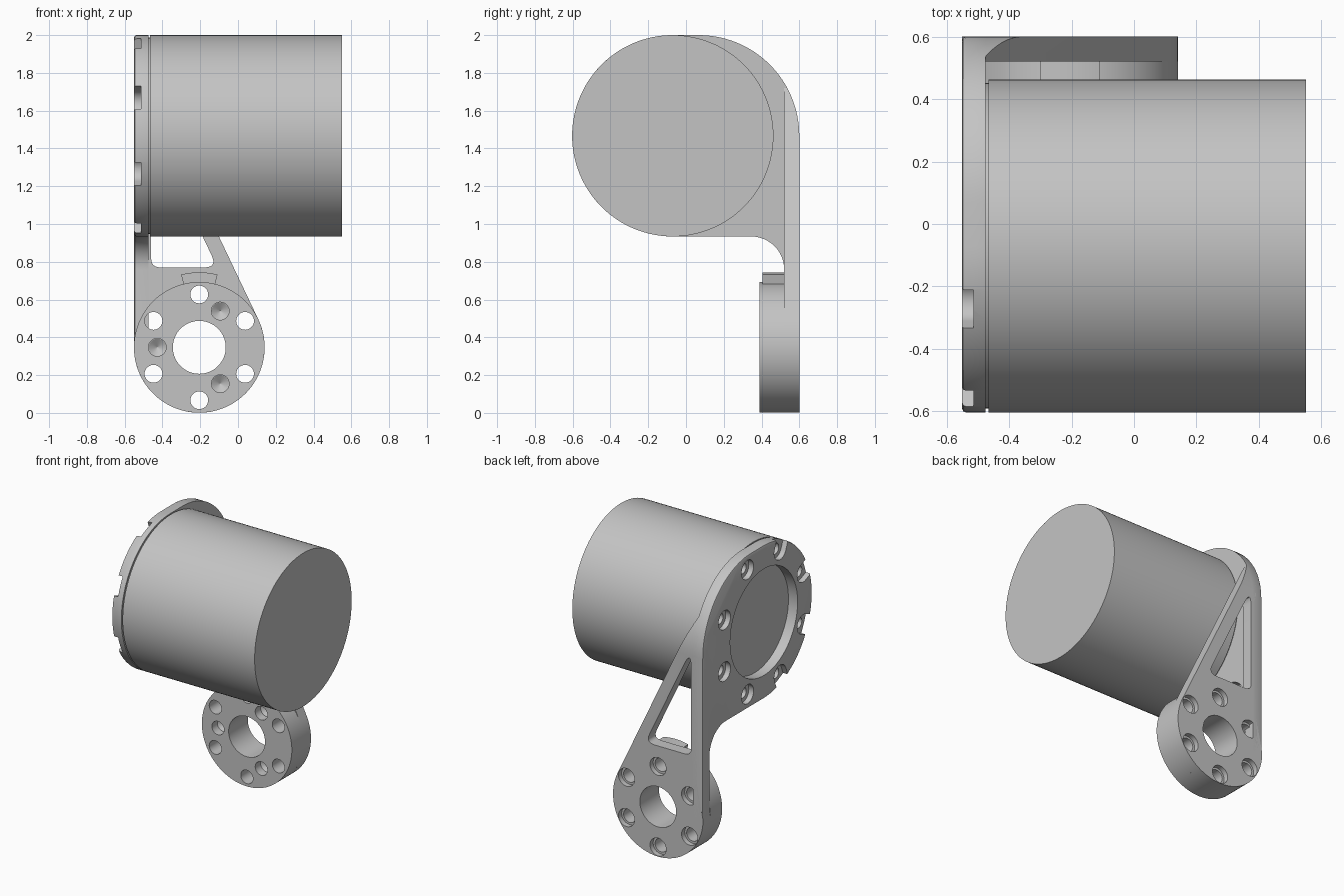
import bpy
import bmesh
from math import sin, cos, radians
from mathutils import Vector

cube = bpy.data.objects.get("Cube")
if cube:
    bpy.data.objects.remove(cube, do_unlink=True)

grey = bpy.data.materials.new("plain_grey")
grey.use_nodes = True
COLOR = (0.55, 0.55, 0.55, 1)
grey.diffuse_color = COLOR
for node in grey.node_tree.nodes:
    if node.type == 'BSDF_PRINCIPLED':
        node.inputs["Base Color"].default_value = COLOR


def polar(c, r, deg):
    return (c[0] + r * cos(radians(deg)), c[1] + r * sin(radians(deg)))


def arc(c, r, a0, a1, n):
    return [polar(c, r, a0 + (a1 - a0) * i / n) for i in range(n + 1)]


def circle(c, r, n=32):
    return arc(c, r, 0, 360, n)[:-1]


def rounded(corners, sizes, n=6):
    """Polygon with each corner replaced by a small curve."""
    pts = []
    for i, d in enumerate(sizes):
        p = Vector(corners[i])
        a = p + (Vector(corners[i - 1]) - p).normalized() * d
        b = p + (Vector(corners[(i + 1) % len(corners)]) - p).normalized() * d
        for k in range(n + 1):
            t = k / n
            pts.append(tuple(a * (1 - t) ** 2 + p * 2 * t * (1 - t) + b * t * t))
    return pts


def prism(name, pts, axis, lo, hi, bevel=0, taper=1):
    """Extrude a 2D outline along x (outline in y, z) or y (outline in x, z)."""
    def place(p, t):
        return (t, p[0], p[1]) if axis == 'x' else (p[0], t, p[1])
    mid = (sum(p[0] for p in pts) / len(pts), sum(p[1] for p in pts) / len(pts))
    end = [tuple(m + (v - m) * taper for v, m in zip(p, mid)) for p in pts]
    bm = bmesh.new()
    a = [bm.verts.new(place(p, lo)) for p in pts]
    b = [bm.verts.new(place(p, hi)) for p in end]
    cap = bm.faces.new(a)
    bm.faces.new(b)
    for i in range(len(a)):
        bm.faces.new((a[i - 1], a[i], b[i], b[i - 1]))
    bmesh.ops.recalc_face_normals(bm, faces=bm.faces)
    if bevel:
        bmesh.ops.bevel(bm, geom=list(cap.edges), offset=bevel, segments=2,
                        profile=0.5, affect='EDGES')
    mesh = bpy.data.meshes.new(name)
    bm.to_mesh(mesh)
    bm.free()
    mesh.materials.append(grey)
    obj = bpy.data.objects.new(name, mesh)
    bpy.context.collection.objects.link(obj)
    return obj


def combine(obj, tool, operation='DIFFERENCE', keep=False):
    mod = obj.modifiers.new("cut", 'BOOLEAN')
    mod.operation = operation
    mod.solver = 'EXACT'
    mod.object = tool
    bpy.context.view_layer.update()
    graph = bpy.context.evaluated_depsgraph_get()
    result = bpy.data.meshes.new_from_object(obj.evaluated_get(graph))
    obj.modifiers.clear()
    obj.data = result
    if not keep:
        bpy.data.objects.remove(tool, do_unlink=True)


def cut(objs, *args, **kw):
    tool = prism("cutter", *args, **kw)
    tool.hide_render = True
    for o in objs:
        combine(o, tool, keep=True)
    bpy.data.objects.remove(tool, do_unlink=True)


AXIS = (-0.07, 1.467)      # drum centre in y, z
R = 0.533
HUB = (-0.205, 0.347)      # hub centre in x, z
HUB_R = 0.346
SLOPE = -0.476             # sideways run of the brace per unit height

# Drum with a narrow neck against the side plate
drum = prism("drum", circle(AXIS, R, 128), 'x', -0.465, 0.55)
neck = prism("drum_neck", circle(AXIS, R - 0.012, 96), 'x', -0.48, -0.46)

# Side plate: round at the front, sweeping into the back edge
back_arc = arc((0.067, AXIS[1]), R, 90, 0, 24)
outline = (arc(AXIS, R, 270, 90, 48) + back_arc
           + [(0.6, HUB[1]), (0.52, HUB[1])]
           + arc((0.345, 0.759), 0.175, 0, 90, 12))
side_plate = prism("side_plate", outline, 'x', -0.55, -0.475, bevel=0.012)

# Back plate: hub disc with a tapering brace, trimmed by the rear sweep
disc = arc(HUB, HUB_R, 25.5, -180, 64)
top_z = 1.77
top_x = disc[0][0] + SLOPE * (top_z - disc[0][1])
back_plate = prism("back_plate", disc + [(-0.5, 0.6), (-0.5, top_z), (top_x, top_z)],
                   'y', 0.52, 0.7)
sweep = prism("sweep", back_arc + [(0.6, -0.1), (-0.1, -0.1), (-0.1, 2)], 'x', -0.7, 0.4)
combine(back_plate, sweep, 'INTERSECT')

# Triangular window in the brace
low, left = 0.77, -0.46
right = -0.19 + SLOPE * (low - 0.94)
apex = low + (left - right) / SLOPE
cut([back_plate], rounded([(left, low), (right, low), (left, apex)], [0.05, 0.07, 0.13]),
    'y', 0.45, 0.8)

# Hub ring with its locating tab
hub = prism("hub_ring", circle(HUB, HUB_R, 96), 'y', 0.39, 0.52)
tab = prism("hub_tab", arc(HUB, 0.397, 76, 104, 10) + arc(HUB, 0.335, 104, 76, 10),
            'y', 0.405, 0.52)

# Hub bore, bolt holes with rear counterbores, and blind conical holes
cut([hub, back_plate], circle(HUB, 0.14, 64), 'y', 0.3, 0.8)
for k in range(6):
    c = polar(HUB, 0.28, 30 + 60 * k)
    cut([hub, back_plate], circle(c, 0.047), 'y', 0.3, 0.8)
    cut([back_plate], circle(c, 0.062), 'y', 0.565, 0.8)
for k in range(3):
    c = polar(HUB, 0.222, 60 + 120 * k)
    cut([hub], circle(c, 0.047), 'y', 0.3, 0.45)
    cut([hub], circle(c, 0.047), 'y', 0.449, 0.48, taper=0.03)

# Side plate recess, bolt holes, counterbores; front ones open to the rim
cut([side_plate], circle(AXIS, 0.37, 96), 'x', -0.7, -0.4)
for k in range(8):
    a = 22.5 + 45 * k
    c = polar(AXIS, 0.468, a)
    cut([side_plate], circle(c, 0.037), 'x', -0.7, -0.4)
    pocket = circle(c, 0.066)
    if cos(radians(a)) < 0:
        half = arc(c, 0.066, a + 90, a + 270, 16)
        pocket = half + [polar(half[-1], 0.15, a), polar(half[0], 0.15, a)]
    cut([side_plate], pocket, 'x', -0.7, -0.513)

# Smooth curved walls, crisp edges
for obj in (drum, neck, side_plate, back_plate, hub, tab):
    obj.data.shade_smooth()
    obj.data.set_sharp_from_angle(angle=radians(30))
